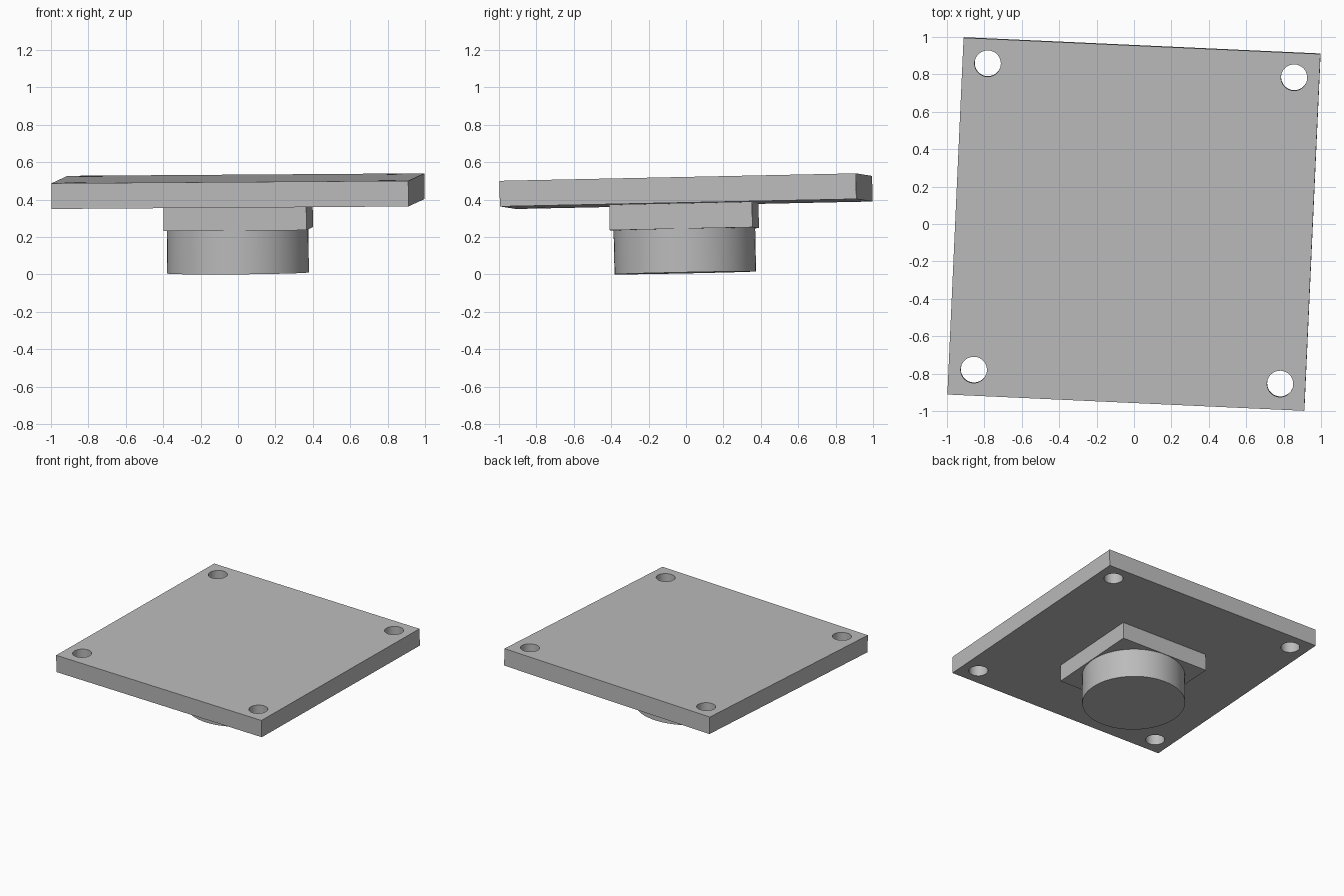
import bpy
import math
from mathutils import Matrix, Vector

cube = bpy.data.objects.get("Cube")
if cube:
    bpy.data.objects.remove(cube, do_unlink=True)

# Single light grey material
grey = bpy.data.materials.new("light_grey")
grey.use_nodes = True
colour = (0.5, 0.5, 0.5, 1)
grey.diffuse_color = colour
grey.node_tree.nodes["Principled BSDF"].inputs["Base Color"].default_value = colour

# Slightly skewed frame shared by every part, centred on the plate
x_axis = Vector((1.907, -0.087, 0.0135)).normalized()
y_axis = Vector((0.087, 1.907, 0.04)).normalized()
z_axis = x_axis.cross(y_axis).normalized()
y_axis = z_axis.cross(x_axis)
frame = Matrix((x_axis, y_axis, z_axis)).transposed().to_4x4()
frame.translation = (0, 0, 0.445)

SIDE, THICK = 1.908, 0.137
BLOCK, BLOCK_BOTTOM = 0.764, -0.203
RADIUS, BOSS_BOTTOM = 0.379, -0.4365
HOLE_RADIUS, HOLE_OFFSET = 0.07, 0.819


def finish(obj, name, matrix):
    obj.name = name
    obj.matrix_world = matrix
    obj.data.materials.clear()
    obj.data.materials.append(grey)
    return obj


def box(name, size, z_low, z_high, y=0):
    bpy.ops.mesh.primitive_cube_add(size=1)
    obj = bpy.context.object
    obj.data.transform(Matrix.Diagonal((size, size, z_high - z_low, 1)))
    return finish(obj, name, frame @ Matrix.Translation((0, y, (z_low + z_high) / 2)))


def cylinder(name, radius, z_low, z_high, x=0, y=0):
    bpy.ops.mesh.primitive_cylinder_add(vertices=64, radius=radius, depth=z_high - z_low)
    obj = bpy.context.object
    return finish(obj, name, frame @ Matrix.Translation((x, y, (z_low + z_high) / 2)))


def smooth(obj):
    bpy.ops.object.select_all(action="DESELECT")
    obj.select_set(True)
    bpy.context.view_layer.objects.active = obj
    bpy.ops.object.shade_smooth_by_angle(angle=math.radians(30))


# Square plate with a through hole near each corner
plate = box("plate", SIDE, -THICK / 2, THICK / 2)
for sx in (-1, 1):
    for sy in (-1, 1):
        cutter = cylinder("hole_cutter", HOLE_RADIUS, -THICK, THICK,
                          sx * HOLE_OFFSET, sy * HOLE_OFFSET + 0.003)
        cutter.hide_render = True
        bpy.context.view_layer.objects.active = plate
        cut = plate.modifiers.new("corner_hole", "BOOLEAN")
        cut.operation = "DIFFERENCE"
        cut.solver = "EXACT"
        cut.object = cutter
        bpy.ops.object.modifier_apply(modifier=cut.name)
        bpy.data.objects.remove(cutter, do_unlink=True)
smooth(plate)

# Square neck block under the plate, then the round boss beneath it
box("neck_block", BLOCK, BLOCK_BOTTOM, -THICK / 2, y=-0.013)
boss = cylinder("round_boss", RADIUS, BOSS_BOTTOM, BLOCK_BOTTOM, x=-0.003, y=-0.013)
smooth(boss)
